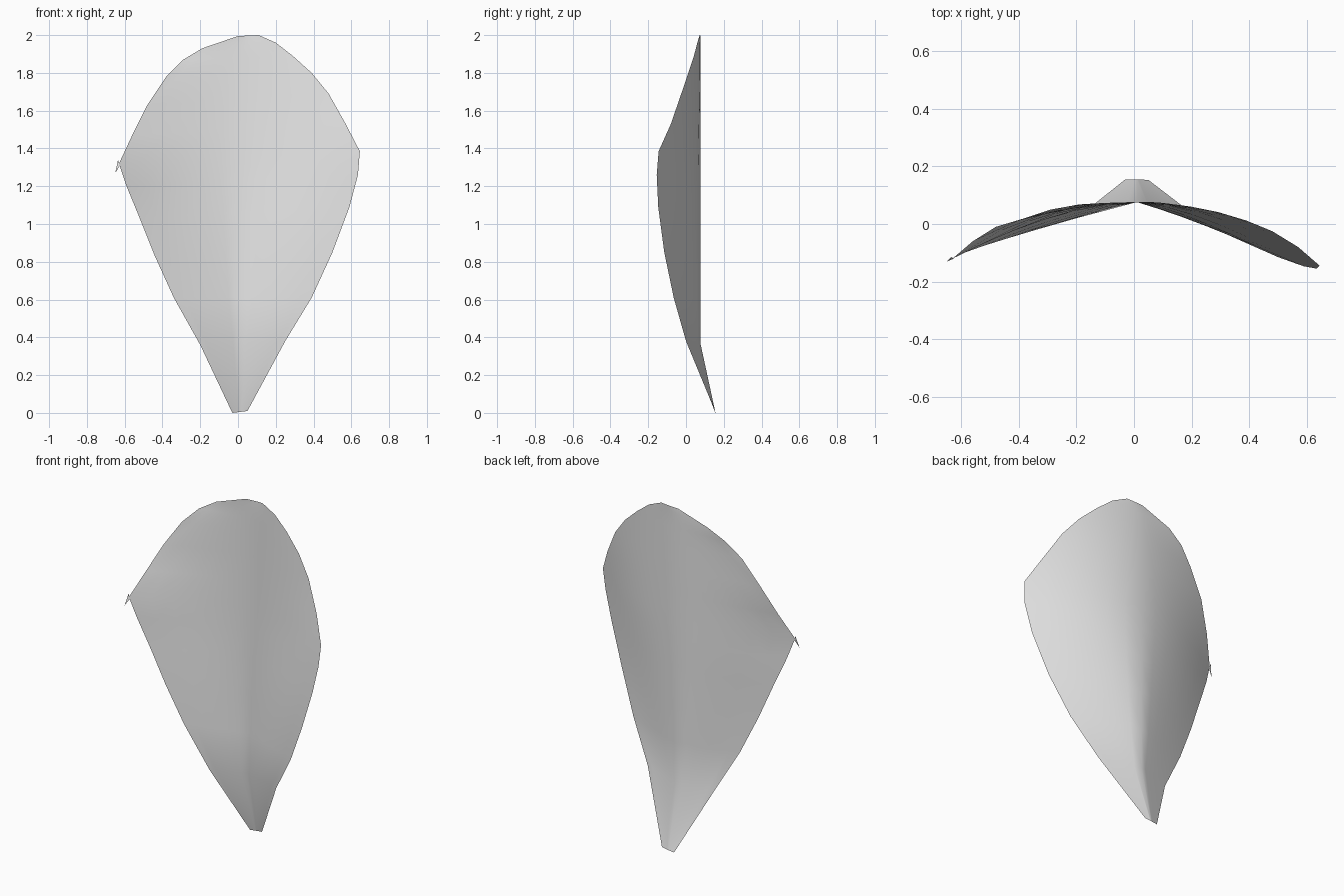
import bpy
import bmesh
from mathutils import Vector

cube = bpy.data.objects.get("Cube")
if cube:
    bpy.data.objects.remove(cube, do_unlink=True)

# One pale grey for the whole sheet
grey = bpy.data.materials.new("pale grey")
grey.use_nodes = True
colour = (0.8, 0.8, 0.8, 1)
grey.diffuse_color = colour
grey.node_tree.nodes["Principled BSDF"].inputs["Base Color"].default_value = colour

# Rim points from the narrow foot up to the crown, as x, y, z
left_rim = [(-.03, .155, 0), (-.2, .02, .36), (-.34, -.02, .61), (-.44, -.05, .83),
            (-.52, -.075, 1.03), (-.59, -.1, 1.2), (-.63, -.12, 1.32), (-.56, -.06, 1.47),
            (-.48, -.01, 1.63), (-.38, .02, 1.78), (-.29, .05, 1.87), (-.19, .068, 1.93),
            (0, .075, 1.995)]
right_rim = [(.05, .153, .01), (.25, 0, .38), (.39, -.065, .61), (.5, -.115, .85),
             (.59, -.147, 1.09), (.635, -.155, 1.26), (.645, -.145, 1.385), (.57, -.08, 1.53),
             (.48, -.025, 1.69), (.39, .012, 1.8), (.29, .042, 1.89), (.2, .06, 1.96),
             (.11, .072, 2)]
HALF = 6  # segments from the spine to each rim


def half_row(spine, rim, power):
    """Points from spine to rim that curve forward as they go out."""
    points = []
    for step in range(1, HALF + 1):
        t = step / HALF
        point = spine.lerp(rim, t)
        point.y = spine.y + (rim.y - spine.y) * t ** power
        points.append(point)
    return points


def finish(bm, name):
    """Turn a bmesh into a smooth object in the sheet's colour."""
    bmesh.ops.recalc_face_normals(bm, faces=bm.faces)
    # Make the sheet face forward
    if sum(f.normal.y * f.calc_area() for f in bm.faces) > 0:
        bmesh.ops.reverse_faces(bm, faces=bm.faces)
    for face in bm.faces:
        face.smooth = True
    mesh = bpy.data.meshes.new(name)
    bm.to_mesh(mesh)
    bm.free()
    mesh.materials.append(grey)
    obj = bpy.data.objects.new(name, mesh)
    bpy.context.collection.objects.link(obj)
    return obj


# Curved petal sheet: creased at the foot, rounded higher up
bm = bmesh.new()
rows = []
for i, (left, right) in enumerate(zip(left_rim, right_rim)):
    left, right = Vector(left), Vector(right)
    spine = (left + right) / 2
    spine.x = min(max(0.01, left.x), right.x)
    if i == len(left_rim) - 1:
        spine.x = (left.x + right.x) / 2
    spine.y = 0.155 if i == 0 else 0.076
    power = min(1.7, 1 + 0.16 * max(0, i - 1))
    points = half_row(spine, left, power)[::-1] + [spine] + half_row(spine, right, power)
    rows.append([bm.verts.new(p) for p in points])
for low, high in zip(rows, rows[1:]):
    for j in range(len(low) - 1):
        bm.faces.new((low[j], low[j + 1], high[j + 1], high[j]))
finish(bm, "petal")

# Small folded tip hanging from the left-hand corner
bm = bmesh.new()
corner, inner, tip = [bm.verts.new(p) for p in
                      ((-.635, -.115, 1.34), (-.625, -.12, 1.31), (-.65, -.13, 1.27))]
bm.faces.new((corner, inner, tip))
finish(bm, "folded_tip")
